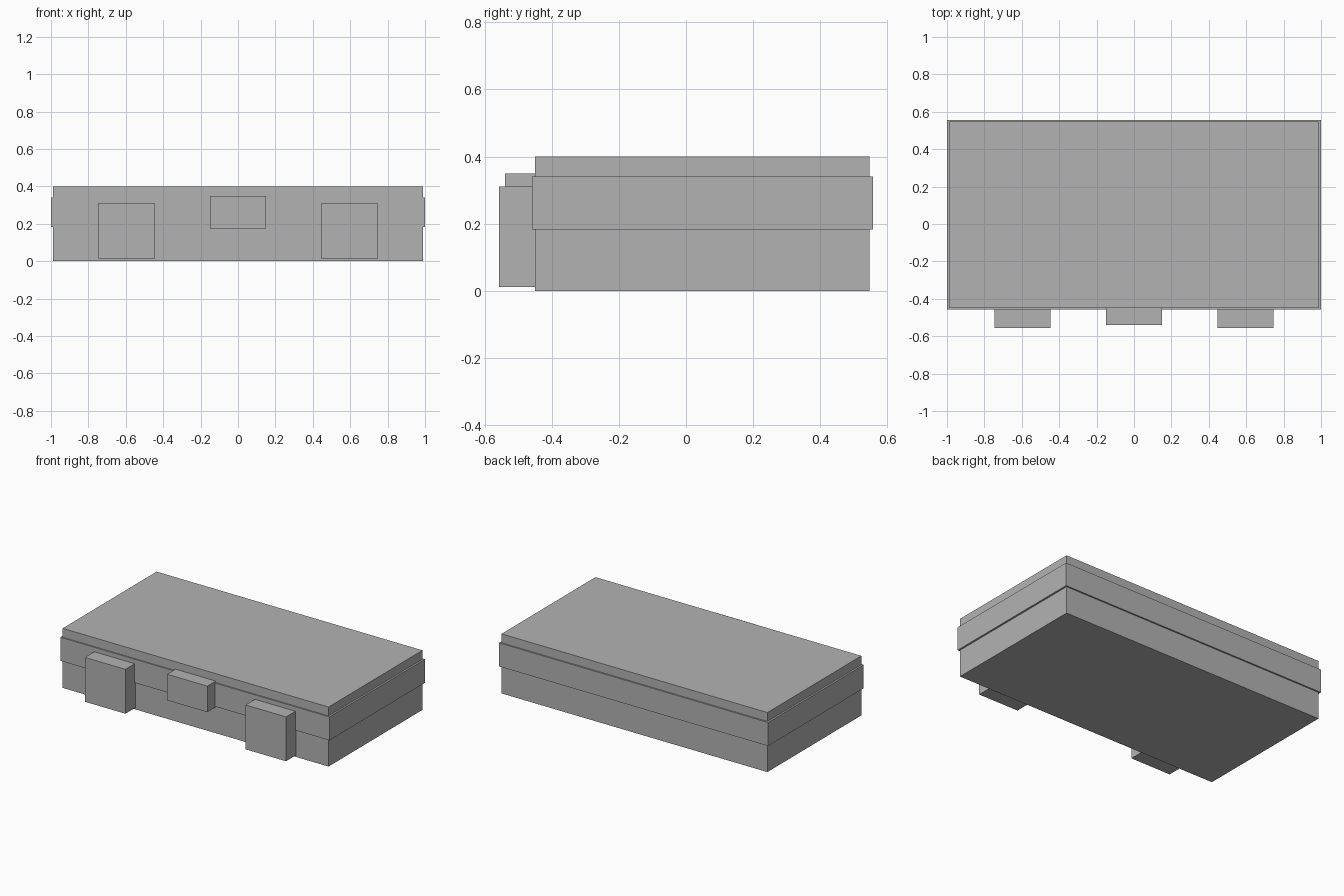
import bpy

if "Cube" in bpy.data.objects:
    bpy.data.objects.remove(bpy.data.objects["Cube"])

grey = bpy.data.materials.new("plain grey")
grey.diffuse_color = (0.45, 0.45, 0.45, 1)
grey.use_nodes = True
grey.node_tree.nodes["Principled BSDF"].inputs["Base Color"].default_value = grey.diffuse_color


def box(name, x, y, z):
    """Box from (min, max) ranges on each axis."""
    bpy.ops.mesh.primitive_cube_add(size=1, location=[sum(r) / 2 for r in (x, y, z)])
    ob = bpy.context.object
    ob.name = name
    ob.scale = [r[1] - r[0] for r in (x, y, z)]
    bpy.ops.object.transform_apply(location=False, rotation=False, scale=True)
    ob.data.materials.append(grey)
    return ob


# Main case and the slightly wider band around it
box("case_body", (-0.988, 0.988), (-0.45, 0.547), (0, 0.4))
box("case_band", (-1, 1), (-0.458, 0.557), (0.182, 0.34))

# Latch blocks on the front
for side, sx in (("left", -1), ("right", 1)):
    cx = sx * 0.597
    box(f"{side}_latch", (cx - 0.15, cx + 0.15), (-0.557, -0.449), (0.012, 0.31))
box("centre_latch", (-0.149, 0.149), (-0.539, -0.449), (0.175, 0.35))
